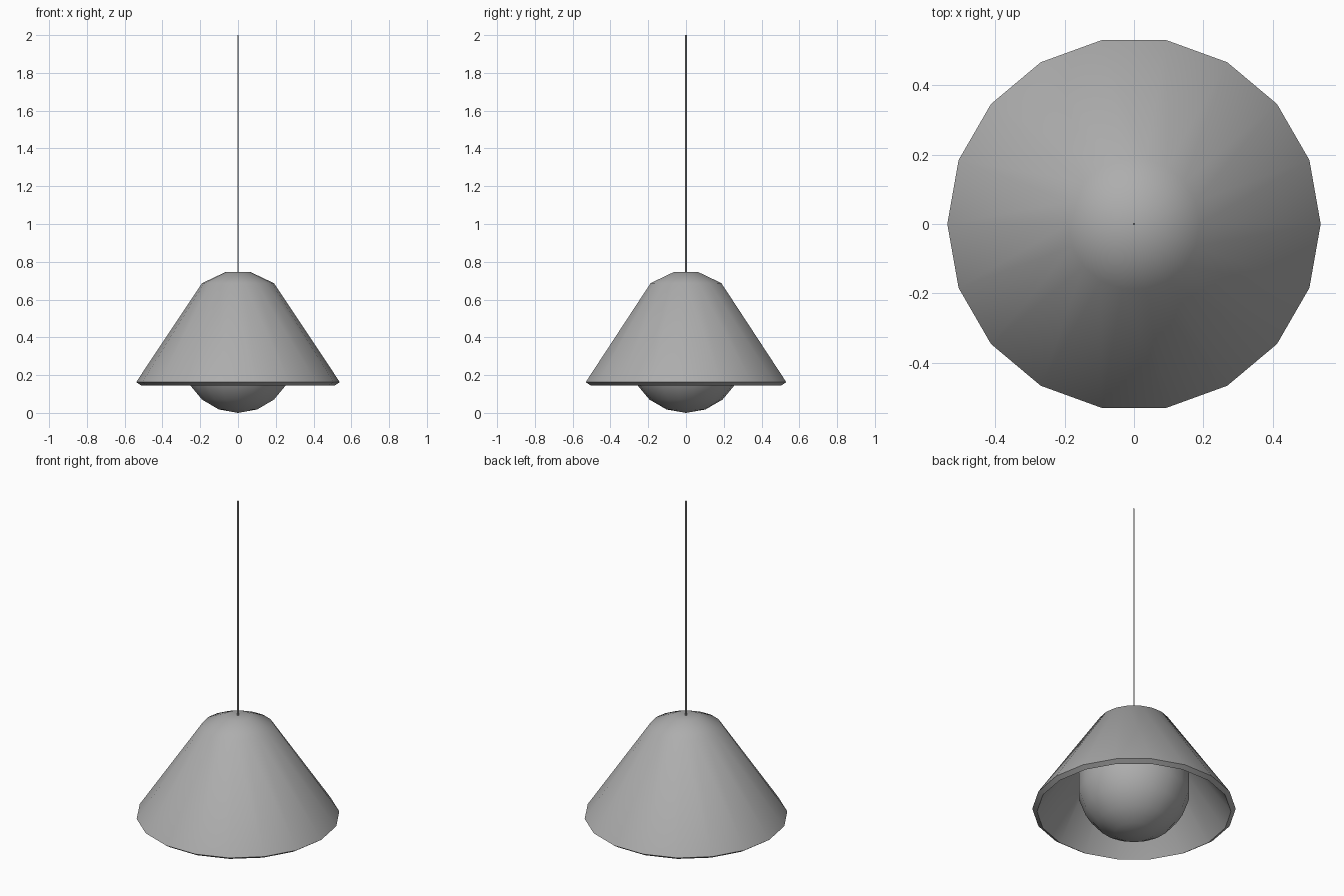
import bpy, bmesh
from math import radians

if "Cube" in bpy.data.objects:
    bpy.data.objects.remove(bpy.data.objects["Cube"])

SIDES = 18

# Mid grey shared by all parts
grey = bpy.data.materials.new("mid_grey")
grey.diffuse_color = (0.42, 0.42, 0.42, 1)
grey.use_nodes = True
grey.node_tree.nodes["Principled BSDF"].inputs["Base Color"].default_value = grey.diffuse_color


def finish(obj, angle):
    obj.data.materials.append(grey)
    bpy.ops.object.select_all(action='DESELECT')
    obj.select_set(True)
    bpy.context.view_layer.objects.active = obj
    bpy.ops.object.shade_smooth_by_angle(angle=radians(angle))


def lathe(name, profile):
    """Spin an (r, z) profile round the z axis, fused at the poles and seam."""
    mesh = bpy.data.meshes.new(name)
    bm = bmesh.new()
    verts = [bm.verts.new((r, 0, z)) for r, z in profile]
    edges = [bm.edges.new(pair) for pair in zip(verts, verts[1:])]
    bmesh.ops.spin(bm, geom=verts + edges, cent=(0, 0, 0), axis=(0, 0, 1),
                   angle=radians(360), steps=SIDES)
    bmesh.ops.remove_doubles(bm, verts=bm.verts, dist=0.0001)
    bmesh.ops.recalc_face_normals(bm, faces=bm.faces)
    bm.to_mesh(mesh)
    bm.free()
    obj = bpy.data.objects.new(name, mesh)
    bpy.context.collection.objects.link(obj)
    return obj


# Conical shade: outer skin down to the bevelled rim, then back up inside
shade = lathe("shade", [
    (0, 0.747), (0.067, 0.745), (0.19, 0.687), (0.539, 0.163),
    (0.514, 0.146), (0.168, 0.664), (0.059, 0.716), (0, 0.718)])
finish(shade, 50)

# Round bulb hanging just below the rim
bpy.ops.mesh.primitive_uv_sphere_add(segments=SIDES, ring_count=9,
                                     radius=0.301, location=(0, 0, 0.301))
bulb = bpy.context.object
bulb.name = "bulb"
finish(bulb, 50)

# Thin hanging cable
bpy.ops.mesh.primitive_cylinder_add(vertices=6, radius=0.004, depth=1.26,
                                    location=(0, 0, 1.37))
cable = bpy.context.object
cable.name = "cable"
finish(cable, 50)
